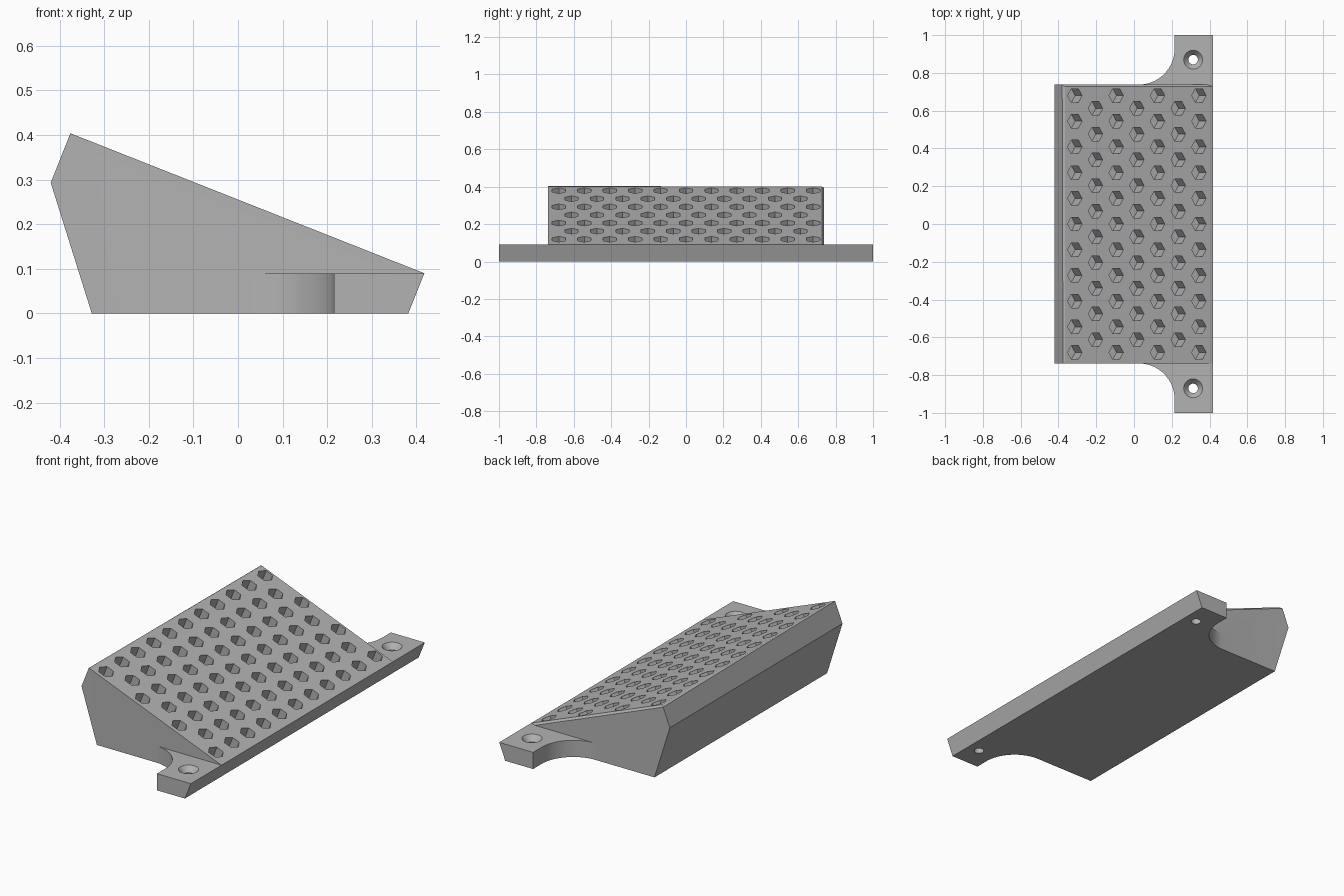
import bpy, bmesh, math
from mathutils import Matrix, Vector

if "Cube" in bpy.data.objects:
    bpy.data.objects.remove(bpy.data.objects["Cube"])

TOP = 0.09                      # height of the low front edge and of the tabs
SLOPE = math.atan2(0.404 - TOP, 0.418 + 0.376)

grey = bpy.data.materials.new("warm grey")
grey.diffuse_color = (0.45, 0.45, 0.45, 1)
grey.use_nodes = True
grey.node_tree.nodes["Principled BSDF"].inputs["Base Color"].default_value = grey.diffuse_color


def make_object(name, bm):
    bmesh.ops.recalc_face_normals(bm, faces=bm.faces)
    mesh = bpy.data.meshes.new(name)
    bm.to_mesh(mesh)
    bm.free()
    mesh.materials.append(grey)
    obj = bpy.data.objects.new(name, mesh)
    bpy.context.collection.objects.link(obj)
    return obj


def prism(bm, low, high):
    """Closed solid between two matching outlines."""
    a = [bm.verts.new(p) for p in low]
    b = [bm.verts.new(p) for p in high]
    bm.faces.new(a)
    bm.faces.new(b)
    for i in range(len(a)):
        j = (i + 1) % len(a)
        bm.faces.new((a[i], a[j], b[j], b[i]))


def boolean(target, tool, operation):
    mod = target.modifiers.new(operation, 'BOOLEAN')
    mod.operation, mod.object, mod.solver = operation, tool, 'EXACT'
    bpy.context.view_layer.objects.active = target
    bpy.ops.object.modifier_apply(modifier=mod.name)
    bpy.data.objects.remove(tool)


# Wedge body: side profile extruded across, top chamfered on three edges
profile = [(-0.328, 0), (0.382, 0), (0.418, TOP), (-0.376, 0.404), (-0.42, 0.293)]
bm = bmesh.new()
prism(bm, [(x, -0.738, z) for x, z in profile], [(x, 0.738, z) for x, z in profile])
bm.normal_update()
edges = [e for e in bm.edges
         if max(v.co.z for v in e.verts) > 0.4
         and min(v.co.z for v in e.verts) != 0
         and all(abs(v.co.z - 0.293) > 0.01 for v in e.verts)]
bmesh.ops.bevel(bm, geom=edges, offset=0.011, segments=1, affect='EDGES')
body = make_object("wedge_body", bm)

# Mounting tabs with a concave fillet and a slanted outer face
R = 0.19
arc = [(0.025 + R * math.sin(t), 0.738 + R - R * math.cos(t))
       for t in (math.pi / 2 * i / 16 for i in range(17))]
outline = [(0.025, 0.70)] + arc + [(0.215, 1.0)]
for side, label in ((-1, "front"), (1, "back")):
    bm = bmesh.new()
    layers = []
    for z, right in ((0, 0.382), (TOP, 0.418)):
        layers.append([(x, side * y, z) for x, y in outline + [(right, 1.0), (right, 0.70)]])
    prism(bm, *layers)
    boolean(body, make_object(label + "_tab", bm), 'UNION')

# Countersunk screw holes
for side in (-1, 1):
    bm = bmesh.new()
    rings = []
    for r, z in ((0.025, -0.02), (0.025, 0.06), (0.05, TOP), (0.05, TOP + 0.02)):
        rings.append([bm.verts.new((0.313 + r * math.cos(math.tau * i / 32),
                                    side * 0.87 + r * math.sin(math.tau * i / 32), z))
                      for i in range(32)])
    for a, b in zip(rings, rings[1:]):
        for i in range(32):
            j = (i + 1) % 32
            bm.faces.new((a[i], a[j], b[j], b[i]))
    bm.faces.new(rings[0])
    bm.faces.new(rings[-1])
    boolean(body, make_object("screw_hole", bm), 'DIFFERENCE')

# Staggered hexagonal pockets square to the sloped face
bm = bmesh.new()
tilt = Matrix.Rotation(SLOPE, 3, 'Y')
hexagon = [(0.041 * math.cos(math.tau * i / 6), 0.041 * math.sin(math.tau * i / 6))
           for i in range(6)]
for col in range(7):
    x = -0.313 + 0.1095 * col
    rows = 11 - col % 2
    centre = Vector((x, 0, TOP + (0.418 - x) * math.tan(SLOPE)))
    for row in range(rows):
        centre.y = (row - (rows - 1) / 2) * 0.136
        prism(bm, *[[centre + tilt @ Vector((u, v, d)) for u, v in hexagon]
                    for d in (-0.1, 0.03)])
boolean(body, make_object("hex_pockets", bm), 'DIFFERENCE')

# Smooth the fillets and screw holes, keep the rest crisp
bpy.ops.object.select_all(action='DESELECT')
body.select_set(True)
bpy.context.view_layer.objects.active = body
bpy.ops.object.shade_smooth_by_angle(angle=math.radians(25))
